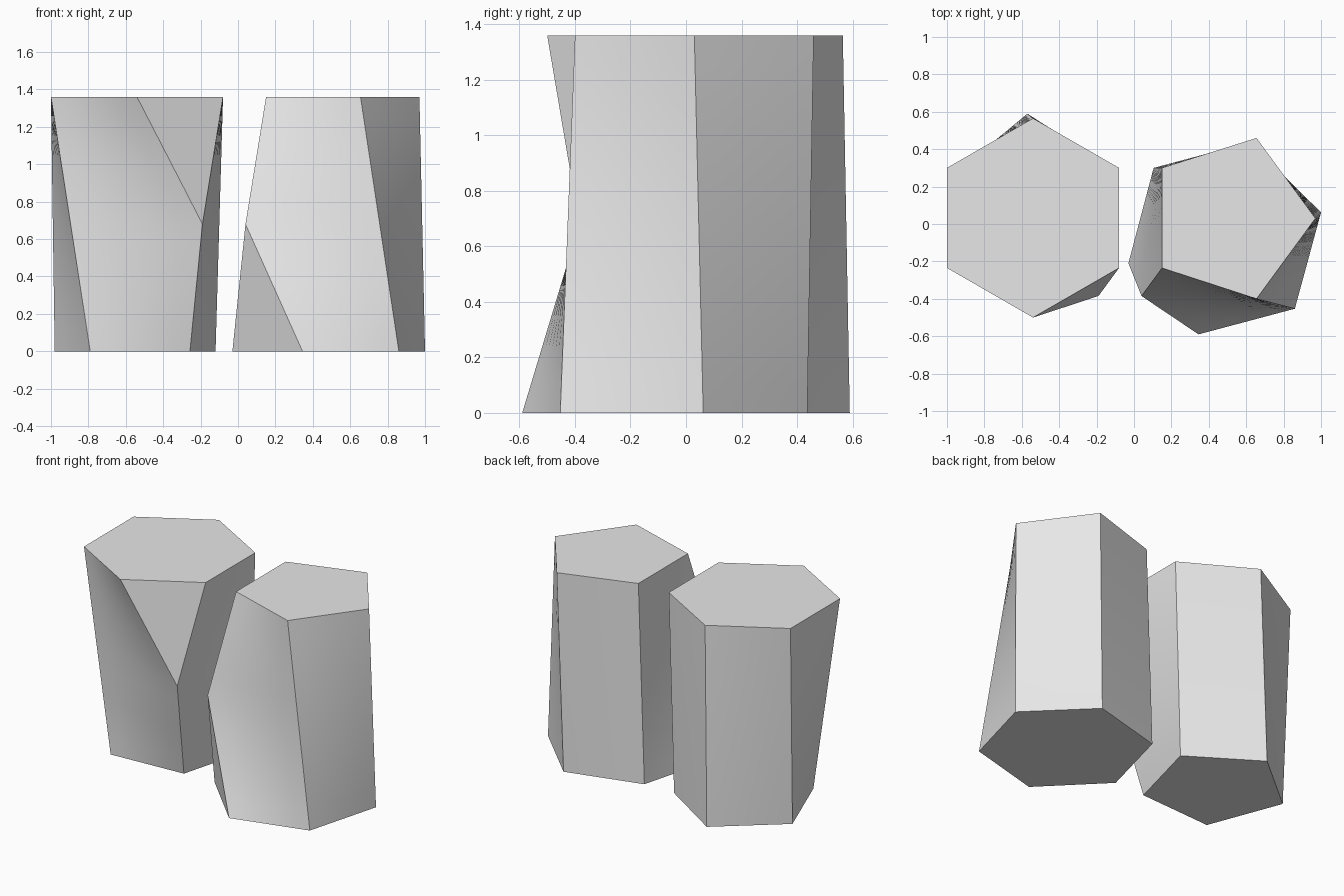
import bpy, bmesh, math
from mathutils import Vector

if "Cube" in bpy.data.objects:
    bpy.data.objects.remove(bpy.data.objects["Cube"])

HEIGHT, MID = 1.36, 0.68
STEPS = 6

grey = bpy.data.materials.new("light grey")
grey.diffuse_color = (0.8, 0.8, 0.8, 1)
grey.use_nodes = True
grey.node_tree.nodes["Principled BSDF"].inputs["Base Color"].default_value = grey.diffuse_color


def ring(points, z):
    return [Vector((x, y, z)) for x, y in points]


def scutoid(name, top, bottom, fork, merged):
    """Prism whose two merged corners meet at a mid-height fork point."""
    top, bottom = ring(top, HEIGHT), ring(bottom, 0)
    middle = [(t + b) / 2 for t, b in zip(top, bottom)]
    for i in merged:
        middle[i] = Vector((*fork, MID))

    bm = bmesh.new()
    # Ruled side walls, above and below the fork
    for low, high in ((bottom, middle), (middle, top)):
        for i in range(6):
            j = (i + 1) % 6
            if (low[i] - low[j]).length < 1e-6 and (high[i] - high[j]).length < 1e-6:
                continue
            grid = []
            for r in range(STEPS + 1):
                left = low[i].lerp(high[i], r / STEPS)
                right = low[j].lerp(high[j], r / STEPS)
                grid.append([bm.verts.new(left.lerp(right, c / STEPS))
                             for c in range(STEPS + 1)])
            for r in range(STEPS):
                for c in range(STEPS):
                    bm.faces.new((grid[r][c], grid[r][c + 1],
                                  grid[r + 1][c + 1], grid[r + 1][c]))
    bmesh.ops.remove_doubles(bm, verts=bm.verts[:], dist=1e-4)
    # Flat top and bottom caps
    bmesh.ops.holes_fill(bm, edges=[e for e in bm.edges if e.is_boundary], sides=0)
    bmesh.ops.recalc_face_normals(bm, faces=bm.faces[:])

    mesh = bpy.data.meshes.new(name)
    bm.to_mesh(mesh)
    bm.free()
    mesh.materials.append(grey)
    obj = bpy.data.objects.new(name, mesh)
    bpy.context.collection.objects.link(obj)
    bpy.ops.object.select_all(action='DESELECT')
    obj.select_set(True)
    bpy.context.view_layer.objects.active = obj
    bpy.ops.object.shade_smooth_by_angle(angle=math.radians(25))


# Left cell: hexagon on top, pentagon below
scutoid("left_cell",
        [(-1, .3), (-.54, .565), (-.08, .3), (-.08, -.235), (-.54, -.5), (-1, -.235)],
        [(-.98, .25), (-.57, .59), (-.12, .3), (-.257, -.217), (-.257, -.217), (-.79, -.247)],
        (-.19, -.385), (3, 4))

# Right cell: pentagon on top, hexagon below
scutoid("right_cell",
        [(.15, .3), (.655, .46), (.97, .03), (.655, -.4), (.15, -.235), (.15, -.235)],
        [(.105, .3), (.62, .437), (1, .062), (.86, -.453), (.345, -.59), (-.03, -.21)],
        (.04, -.385), (4, 5))
